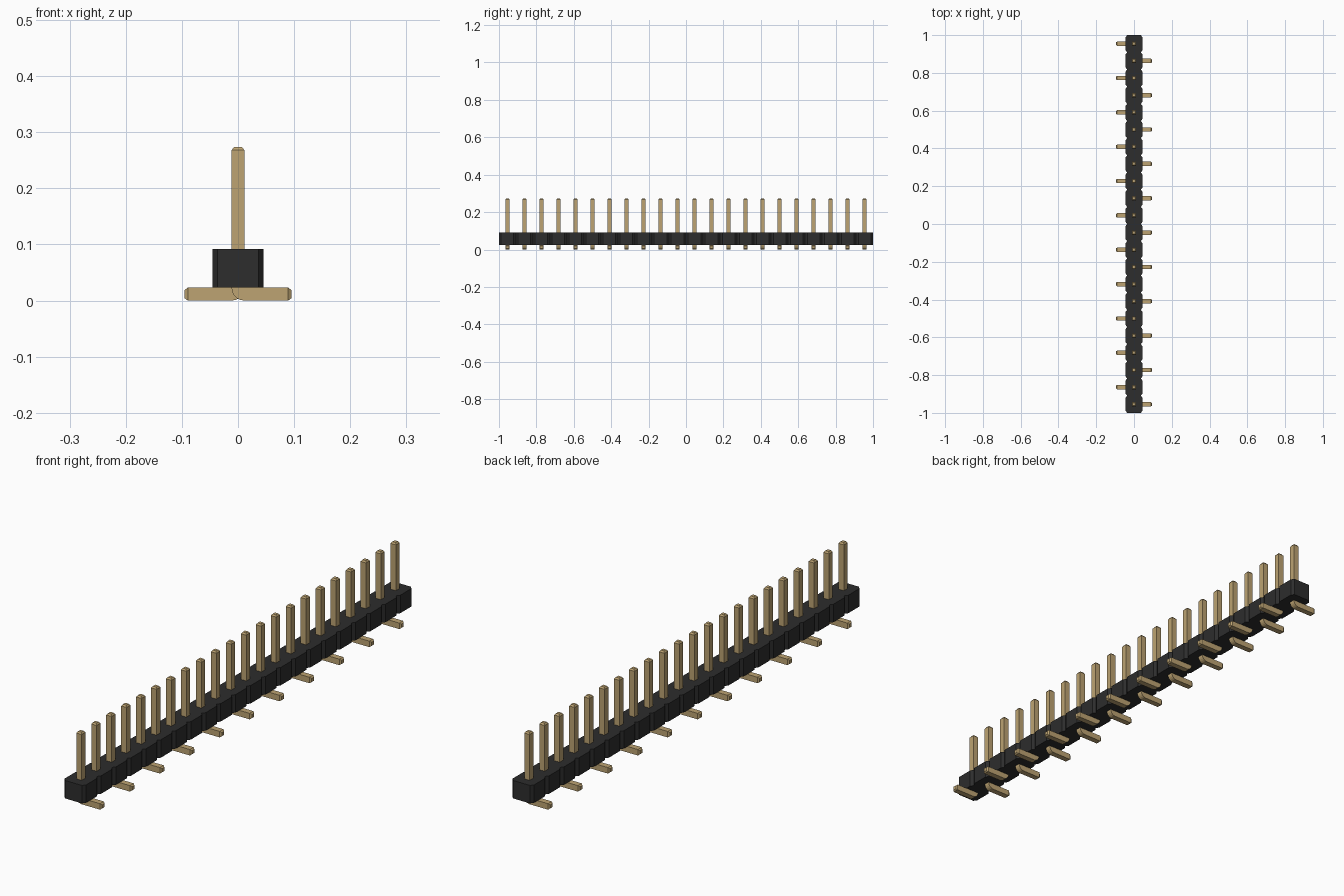
import bpy
import bmesh
from math import sin, cos, pi

cube = bpy.data.objects.get("Cube")
if cube:
    bpy.data.objects.remove(cube, do_unlink=True)

PINS = 22
PITCH = 2 / PINS
HALF = 0.0115          # half thickness of a pin
BASE, TOP = 0.023, 0.092


def material(name, colour):
    mat = bpy.data.materials.new(name)
    mat.use_nodes = True
    mat.diffuse_color = colour
    bsdf = mat.node_tree.nodes["Principled BSDF"]
    bsdf.inputs["Base Color"].default_value = colour
    bsdf.inputs["Roughness"].default_value = 0.5
    return mat


def finish(bm, name, mat):
    bmesh.ops.remove_doubles(bm, verts=bm.verts, dist=0.0001)
    bmesh.ops.recalc_face_normals(bm, faces=bm.faces)
    mesh = bpy.data.meshes.new(name)
    bm.to_mesh(mesh)
    bm.free()
    mesh.materials.append(mat)
    obj = bpy.data.objects.new(name, mesh)
    bpy.context.collection.objects.link(obj)
    return obj


black = material("black plastic", (0.026, 0.026, 0.026, 1))
gold = material("gold metal", (0.51, 0.37, 0.17, 1))

# Housing: a row of cells with chamfered corners, extruded upward
wide, narrow, cut = 0.0455, 0.0365, 0.012
side = []
for i in range(PINS):
    y = -1 + i * PITCH
    side += [(narrow, y), (wide, y + cut), (wide, y + PITCH - cut)]
side.append((narrow, 1))
outline = side + [(-x, y) for x, y in reversed(side)]
bm = bmesh.new()
floor = bm.faces.new([bm.verts.new((x, y, BASE)) for x, y in outline])
result = bmesh.ops.extrude_face_region(bm, geom=[floor], use_keep_orig=True)
raised = [v for v in result["geom"] if isinstance(v, bmesh.types.BMVert)]
bmesh.ops.translate(bm, verts=raised, vec=(0, 0, TOP - BASE))
finish(bm, "housing", black)

# Pin stations: outer point, inner point, half depth
tip = 0.007
stations = [((-tip, 0.274), (tip, 0.274), tip),
            ((-HALF, 0.268), (HALF, 0.268), HALF)]
for step in range(6):
    a = pi / 2 * step / 5
    outer = (HALF - 2 * HALF * cos(a), BASE - 2 * HALF * sin(a))
    stations.append((outer, (HALF, BASE), HALF))
stations += [((0.0895, 0), (0.0895, BASE), HALF),
             ((0.0955, HALF - tip), (0.0955, HALF + tip), tip)]


def build_pin(index):
    y = -1 + (index + 0.5) * PITCH
    facing = 1 if index % 2 == 0 else -1
    bm = bmesh.new()
    rings = []
    for (ox, oz), (ix, iz), d in stations:
        corners = [(ox, -d, oz), (ix, -d, iz), (ix, d, iz), (ox, d, oz)]
        rings.append([bm.verts.new((facing * px, y + py, pz))
                      for px, py, pz in corners])
    for r, s in zip(rings, rings[1:]):
        for k in range(4):
            n = (k + 1) % 4
            bm.faces.new((r[k], r[n], s[n], s[k]))
    bm.faces.new(rings[0])
    bm.faces.new(rings[-1])
    finish(bm, f"pin_{index + 1}", gold)


# Pins: feet bend to alternate sides along the row
for index in range(PINS):
    build_pin(index)
